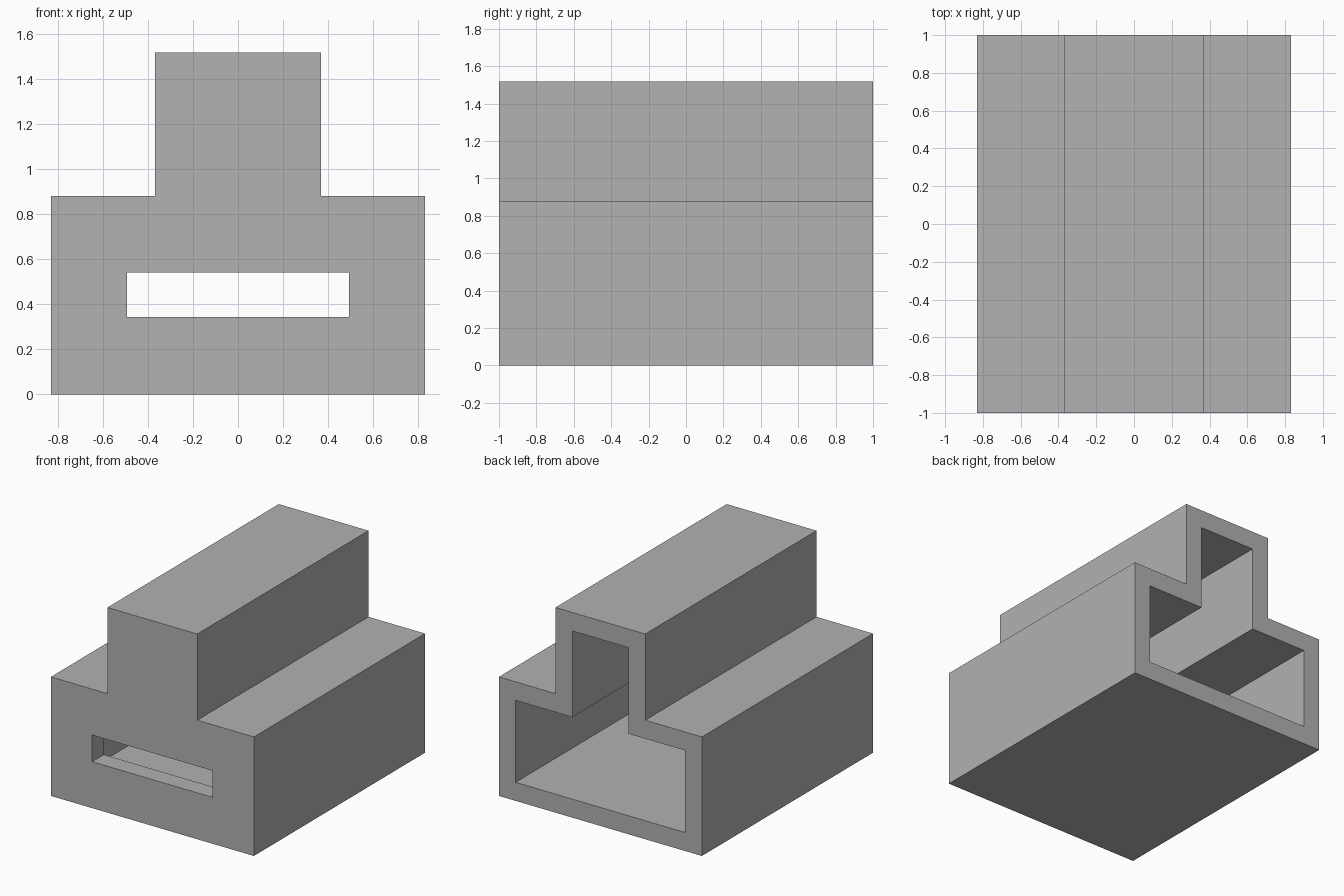
import bpy
import bmesh

cube = bpy.data.objects.get("Cube")
if cube:
    bpy.data.objects.remove(cube, do_unlink=True)

WALL = 0.137
HALF_LENGTH = 1.0
BASE_HALF, TOWER_HALF = 0.83, 0.367
STEP_Z, TOP_Z = 0.88, 1.517

grey = bpy.data.materials.new("plain grey")
grey.use_nodes = True
colour = (0.445, 0.445, 0.445, 1)
grey.diffuse_color = colour
grey.node_tree.nodes["Principled BSDF"].inputs["Base Color"].default_value = colour


def extrude_profile(name, half, y_front, y_back):
    """Mirror a right-hand (x, z) outline and extrude it along y."""
    outline = half + [(-x, z) for x, z in reversed(half)]
    bm = bmesh.new()
    face = bm.faces.new([bm.verts.new((x, y_front, z)) for x, z in outline])
    result = bmesh.ops.extrude_face_region(bm, geom=[face])
    moved = [g for g in result["geom"] if isinstance(g, bmesh.types.BMVert)]
    bmesh.ops.translate(bm, verts=moved, vec=(0, y_back - y_front, 0))
    bmesh.ops.recalc_face_normals(bm, faces=bm.faces)
    mesh = bpy.data.meshes.new(name)
    bm.to_mesh(mesh)
    bm.free()
    mesh.materials.append(grey)
    obj = bpy.data.objects.new(name, mesh)
    bpy.context.collection.objects.link(obj)
    return obj


def stepped_half(inset):
    """Right half of the stepped outline, moved inward by inset."""
    base, tower = BASE_HALF - inset, TOWER_HALF - inset
    step = STEP_Z - inset
    return [(base, inset), (base, step), (tower, step), (tower, TOP_Z - inset)]


def cut(target, cutter):
    cutter.hide_render = True
    mod = target.modifiers.new("cut", "BOOLEAN")
    mod.operation = "DIFFERENCE"
    mod.solver = "EXACT"
    mod.object = cutter
    bpy.context.view_layer.objects.active = target
    bpy.ops.object.modifier_apply(modifier=mod.name)
    bpy.data.objects.remove(cutter, do_unlink=True)


# Stepped housing
housing = extrude_profile("housing", stepped_half(0), -HALF_LENGTH, HALF_LENGTH)

# Cavity open at the back, leaving a front wall
cut(housing, extrude_profile("cavity_cutter", stepped_half(WALL),
                             -HALF_LENGTH + WALL, HALF_LENGTH + 0.2))

# Slot through the front wall
cut(housing, extrude_profile("slot_cutter", [(0.492, 0.343), (0.492, 0.54)],
                             -HALF_LENGTH - 0.2, -HALF_LENGTH + 2 * WALL))
